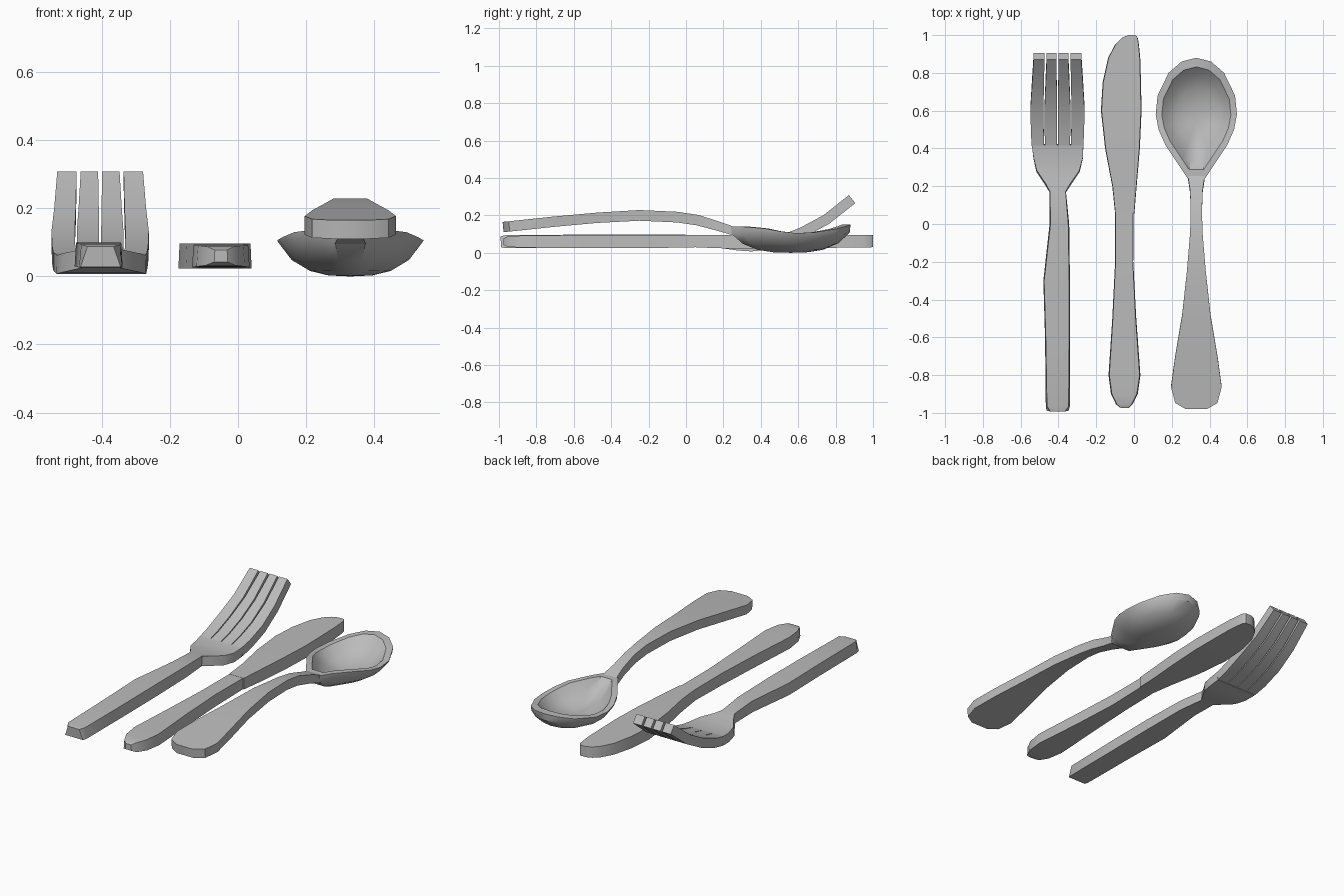
import bpy, bmesh, math

steel = bpy.data.materials.new("grey steel")
steel.diffuse_color = (0.5, 0.5, 0.5, 1)


def loft(bm, stations):
    """Sweep a four-sided section along y: (y, x_left, x_right, z_mid, thickness, top_scale)."""
    rings = []
    n = len(stations)
    for i, (y, xl, xr, z, t, top) in enumerate(stations):
        a, b = stations[max(i - 1, 0)], stations[min(i + 1, n - 1)]
        ang = math.atan2(b[3] - a[3], b[0] - a[0])
        dy, dz = -math.sin(ang) * t / 2, math.cos(ang) * t / 2
        c, h = (xl + xr) / 2, (xr - xl) / 2
        rings.append([bm.verts.new(p) for p in (
            (c - h, y - dy, z - dz), (c + h, y - dy, z - dz),
            (c + h * top, y + dy, z + dz), (c - h * top, y + dy, z + dz))])
    for r, s in zip(rings, rings[1:]):
        for k in range(4):
            bm.faces.new((r[k], r[(k + 1) % 4], s[(k + 1) % 4], s[k]))
    bm.faces.new(rings[0][::-1])
    bm.faces.new(rings[-1])


def finish(name, bm, angle=32):
    bmesh.ops.recalc_face_normals(bm, faces=bm.faces)
    me = bpy.data.meshes.new(name)
    bm.to_mesh(me)
    bm.free()
    me.materials.append(steel)
    ob = bpy.data.objects.new(name, me)
    bpy.context.collection.objects.link(ob)
    bpy.ops.object.select_all(action='DESELECT')
    ob.select_set(True)
    bpy.context.view_layer.objects.active = ob
    bpy.ops.object.shade_smooth_by_angle(angle=math.radians(angle))
    return ob


# fork handle and shoulder
bm = bmesh.new()
FX = -0.405
loft(bm, [(y, FX - a, FX + b, z, t, s) for y, a, b, z, t, s in (
    (-0.99, .058, .06, .058, .06, .65), (-0.965, .062, .065, .06, .068, .9),
    (-0.6, .066, .066, .062, .07, .94), (-0.3, .075, .066, .064, .07, .94),
    (0.0, .042, .062, .064, .065, .9), (0.17, .042, .045, .058, .058, .95),
    (0.21, .065, .07, .05, .056, .97), (0.28, .112, .118, .04, .056, .98),
    (0.35, .128, .135, .035, .055, .99), (0.42, .136, .137, .042, .055, 1))])
finish("fork_handle", bm)

# four fork tines, parted by thin slots that widen to the tip
bm = bmesh.new()
for k in range(4):
    rows = []
    for y, hw, z, gap in ((.42, .137, .042, .004), (.5, .141, .062, .005),
                          (.62, .143, .108, .006), (.75, .135, .178, .008),
                          (.888, .126, .287, .012)):
        w = hw / 2
        xl = FX - hw + k * w + (gap / 2 if k > 0 else 0)
        xr = FX - hw + (k + 1) * w - (gap / 2 if k < 3 else 0)
        rows.append((y, xl, xr, z, .055, 1))
    loft(bm, rows)
finish("fork_tines", bm)

# knife handle
bm = bmesh.new()
loft(bm, [
    (-0.975, -.07, -.03, .06, .035, .9), (-0.955, -.095, -.008, .06, .055, .9),
    (-0.9, -.122, .02, .06, .062, .93), (-0.8, -.135, .034, .06, .066, .95),
    (-0.5, -.115, .012, .06, .07, .95), (-0.2, -.1, -.004, .06, .07, .95),
    (0.06, -.1, -.003, .062, .064, .95)])
finish("knife_handle", bm)

# knife blade
bm = bmesh.new()
loft(bm, [
    (0.055, -.1, .002, .062, .066, .97), (0.2, -.115, .014, .06, .072, .97),
    (0.4, -.153, .031, .06, .074, .97), (0.6, -.175, .04, .06, .072, .97),
    (0.75, -.166, .037, .061, .07, .97), (0.88, -.137, .033, .062, .067, .97),
    (0.95, -.1, .026, .062, .066, .97), (0.985, -.065, .02, .062, .065, .97),
    (1.0, -.03, .008, .062, .064, .97)])
finish("knife_blade", bm)

# spoon handle
bm = bmesh.new()
SX = 0.33
loft(bm, [(y, SX - h, SX + h, z, t, 1) for y, h, z, t in (
    (-0.978, .055, .138, .055), (-0.945, .112, .141, .055), (-0.86, .134, .15, .055),
    (-0.7, .112, .167, .055), (-0.48, .075, .187, .055), (-0.25, .05, .2, .057),
    (-0.05, .033, .191, .057), (0.06, .03, .175, .056), (0.17, .033, .143, .05),
    (0.25, .045, .118, .045), (0.3, .05, .105, .03))])
finish("spoon_handle", bm)

# spoon bowl: rings shrunk from an egg outline (y, half width, rim z, rim thickness)
half = ((.24, .045, .14, .04), (.30, .085, .14, .04), (.42, .165, .13, .025), (.5, .2, .115, .012),
        (.58, .215, .106, .006), (.68, .205, .108, .012), (.8, .147, .127, .028),
        (.86, .078, .143, .04), (.88, .0, .15, .042))
outline = [(w, y, z, t) for y, w, z, t in half]
outline += [(-w, y, z, t) for y, w, z, t in half[-2::-1]]
CY = 0.56
bm = bmesh.new()
rings = []
# (scale, height fraction, floor z, share of rim thickness taken off)
for s, f, floor, low in ((.3, .03, 0, 1), (.55, .16, 0, 1), (.8, .48, 0, 1), (.985, 1, 0, 1),
                         (1, 1, 0, 0), (.85, 1, 0, 0), (.7, .58, .032, 0),
                         (.5, .25, .032, 0), (.25, .06, .032, 0)):
    rings.append([bm.verts.new((SX + x * s, CY + (y - CY) * s,
                                floor + (z - t * low - floor) * f))
                  for x, y, z, t in outline])
m = len(outline)
for r, q in zip(rings, rings[1:]):
    for k in range(m):
        bm.faces.new((r[k], r[(k + 1) % m], q[(k + 1) % m], q[k]))
for ring, z in ((rings[0], 0), (rings[-1], .032)):
    c = bm.verts.new((SX, CY, z))
    for k in range(m):
        bm.faces.new((ring[k], ring[(k + 1) % m], c))
finish("spoon_bowl", bm, 40)
